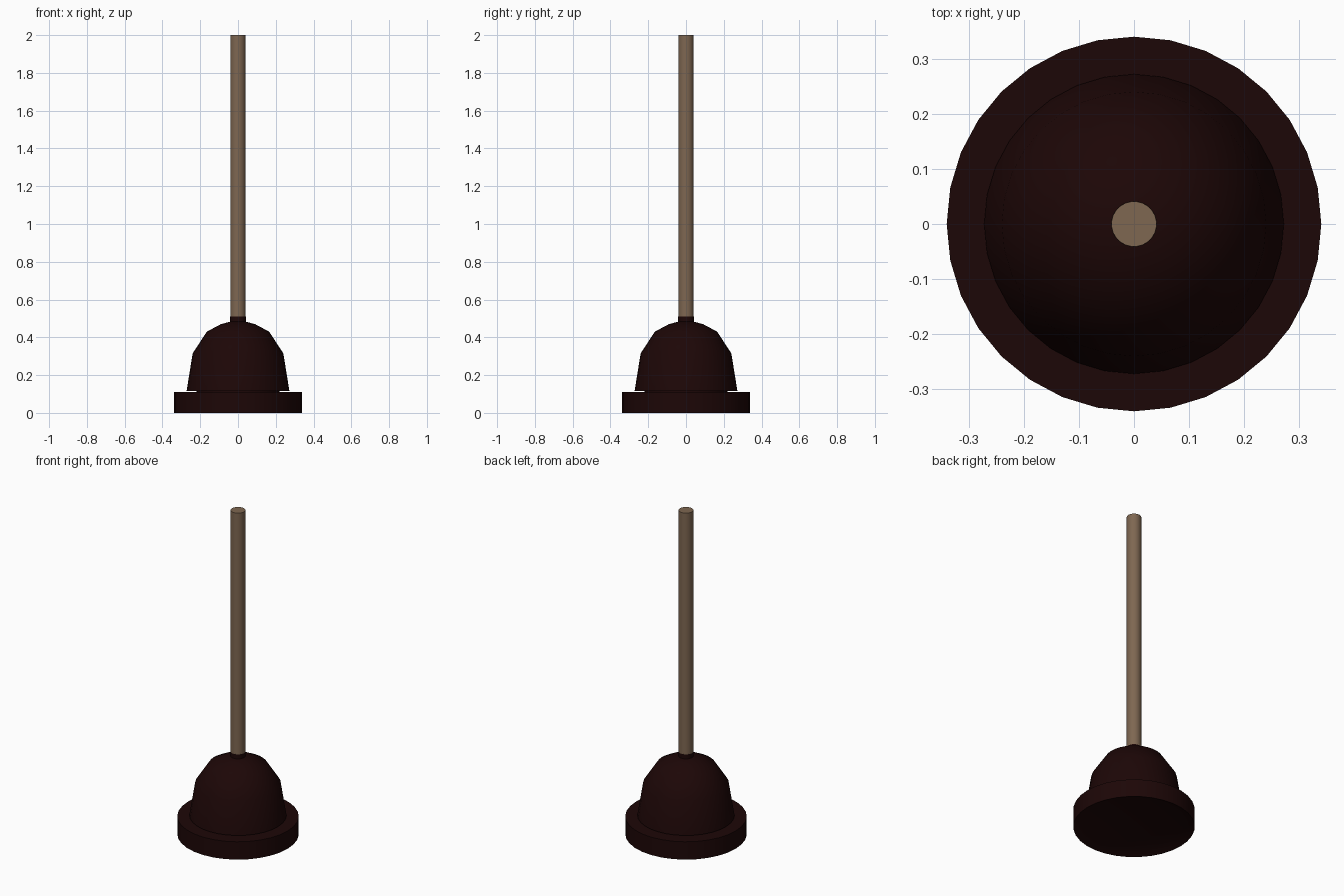
import bpy, bmesh, math

if "Cube" in bpy.data.objects:
    bpy.data.objects.remove(bpy.data.objects["Cube"])

SIDES = 32


def material(name, rgb):
    m = bpy.data.materials.new(name)
    m.diffuse_color = (*rgb, 1)
    m.use_nodes = True
    m.node_tree.nodes["Principled BSDF"].inputs["Base Color"].default_value = m.diffuse_color
    return m


rubber = material("dark rubber", (0.012, 0.002, 0.002))
wood = material("brown wood", (0.21, 0.135, 0.083))


def lathe(name, profile, mat, closed=False):
    """Revolve (radius, z) points about z; radius 0 becomes a pole."""
    bm = bmesh.new()
    rings = []
    for r, z in profile:
        if r == 0:
            rings.append([bm.verts.new((0, 0, z))] * SIDES)
        else:
            rings.append([bm.verts.new((r * math.cos(2 * math.pi * i / SIDES),
                                        r * math.sin(2 * math.pi * i / SIDES), z))
                          for i in range(SIDES)])
    pairs = list(zip(rings, rings[1:]))
    if closed:
        pairs.append((rings[-1], rings[0]))
    for a, b in pairs:
        for i in range(SIDES):
            j = (i + 1) % SIDES
            bm.faces.new(dict.fromkeys((a[i], a[j], b[j], b[i])))
    bmesh.ops.recalc_face_normals(bm, faces=bm.faces)
    mesh = bpy.data.meshes.new(name)
    bm.to_mesh(mesh)
    bm.free()
    mesh.materials.append(mat)
    obj = bpy.data.objects.new(name, mesh)
    bpy.context.collection.objects.link(obj)
    bpy.ops.object.select_all(action='DESELECT')
    obj.select_set(True)
    bpy.context.view_layer.objects.active = obj
    bpy.ops.object.shade_smooth_by_angle(angle=math.radians(40))
    return obj


# Wide rim with a shallow bevelled recess underneath
lathe("cup_rim", [(0, 0.11), (0.34, 0.11), (0.34, 0), (0.283, 0.025), (0, 0.025)], rubber)

# Dome, undercut just above the rim
lathe("cup_dome", [(0, 0.485), (0.04, 0.483), (0.09, 0.47), (0.165, 0.43),
                   (0.24, 0.315), (0.272, 0.117), (0.22, 0.117), (0.22, 0.108),
                   (0, 0.108)], rubber)

# Short rubber collar gripping the stick
lathe("collar", [(0.0415, 0.47), (0.0415, 0.51), (0.038, 0.51), (0.038, 0.47)], rubber, closed=True)

# Wooden stick
lathe("handle", [(0, 0.465), (0.041, 0.465), (0.041, 2.0), (0, 2.0)], wood)
